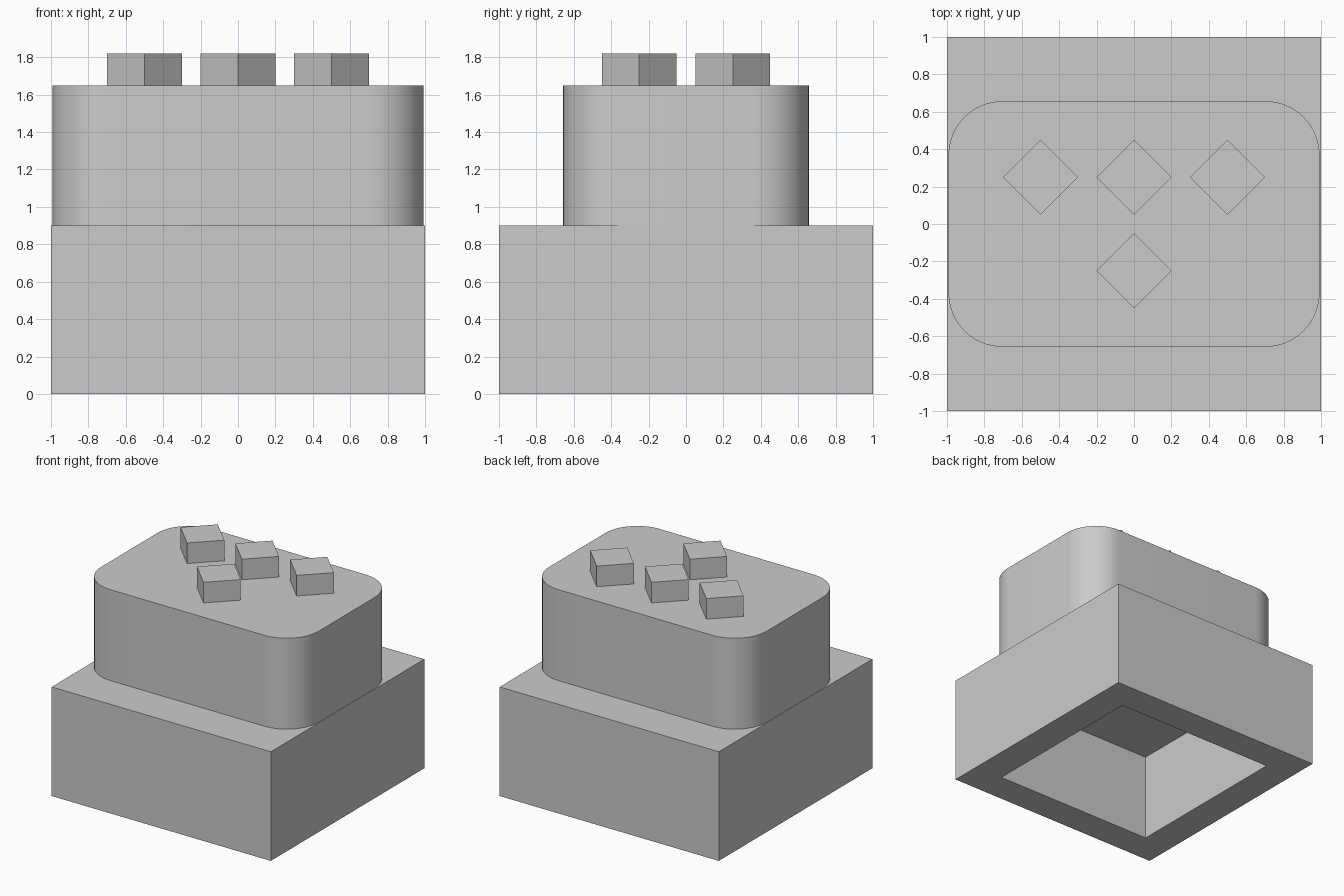
import bpy, bmesh
from math import pi, cos, sin

cube = bpy.data.objects.get("Cube")
if cube:
    bpy.data.objects.remove(cube, do_unlink=True)

grey = bpy.data.materials.new("plain_grey")
grey.use_nodes = True
grey.diffuse_color = (0.6, 0.6, 0.6, 1)
grey.node_tree.nodes["Principled BSDF"].inputs["Base Color"].default_value = grey.diffuse_color


def prism(name, outline, bottom, top):
    """Extrude a flat outline upward into a solid part."""
    bm = bmesh.new()
    base = bm.faces.new([bm.verts.new((x, y, bottom)) for x, y in outline])
    side = bmesh.ops.extrude_face_region(bm, geom=[base], use_keep_orig=True)
    for v in side["geom"]:
        if isinstance(v, bmesh.types.BMVert):
            v.co.z = top
    bmesh.ops.recalc_face_normals(bm, faces=bm.faces)
    mesh = bpy.data.meshes.new(name)
    bm.to_mesh(mesh)
    bm.free()
    mesh.materials.append(grey)
    obj = bpy.data.objects.new(name, mesh)
    bpy.context.collection.objects.link(obj)
    return obj


def square(half):
    return [(-half, -half), (half, -half), (half, half), (-half, half)]


def rounded_rectangle(half_x, half_y, radius, steps=16):
    points = []
    for quarter, (sx, sy) in enumerate([(1, 1), (-1, 1), (-1, -1), (1, -1)]):
        for i in range(steps + 1):
            a = (quarter + i / steps) * pi / 2
            points.append((sx * (half_x - radius) + radius * cos(a),
                           sy * (half_y - radius) + radius * sin(a)))
    return points


# Square base, hollowed from below
base = prism("base", square(1), 0, 0.9)
bm = bmesh.new()
bm.from_mesh(base.data)
underside = min(bm.faces, key=lambda f: f.calc_center_median().z)
bmesh.ops.inset_region(bm, faces=[underside], thickness=0.365)
for v in underside.verts:
    v.co.z = 0
recess = bmesh.ops.extrude_face_region(bm, geom=[underside])
for v in recess["geom"]:
    if isinstance(v, bmesh.types.BMVert):
        v.co.z = 0.735
if underside.is_valid:
    bmesh.ops.delete(bm, geom=[underside], context="FACES_ONLY")
bmesh.ops.recalc_face_normals(bm, faces=bm.faces)
bm.to_mesh(base.data)
bm.free()

# Rounded upper block
block = prism("upper_block", rounded_rectangle(0.992, 0.657, 0.29), 0.9, 1.65)
bpy.ops.object.select_all(action="DESELECT")
block.select_set(True)
bpy.context.view_layer.objects.active = block
bpy.ops.object.shade_smooth_by_angle()

# Square pegs turned on their corners
for name, x, y in [("right_peg", -0.5, 0.25), ("middle_peg", 0, 0.25),
                   ("left_peg", 0.5, 0.25), ("front_peg", 0, -0.25)]:
    diamond = [(x + 0.2 * cos(k * pi / 2), y + 0.2 * sin(k * pi / 2)) for k in range(4)]
    prism(name, diamond, 1.65, 1.82)
